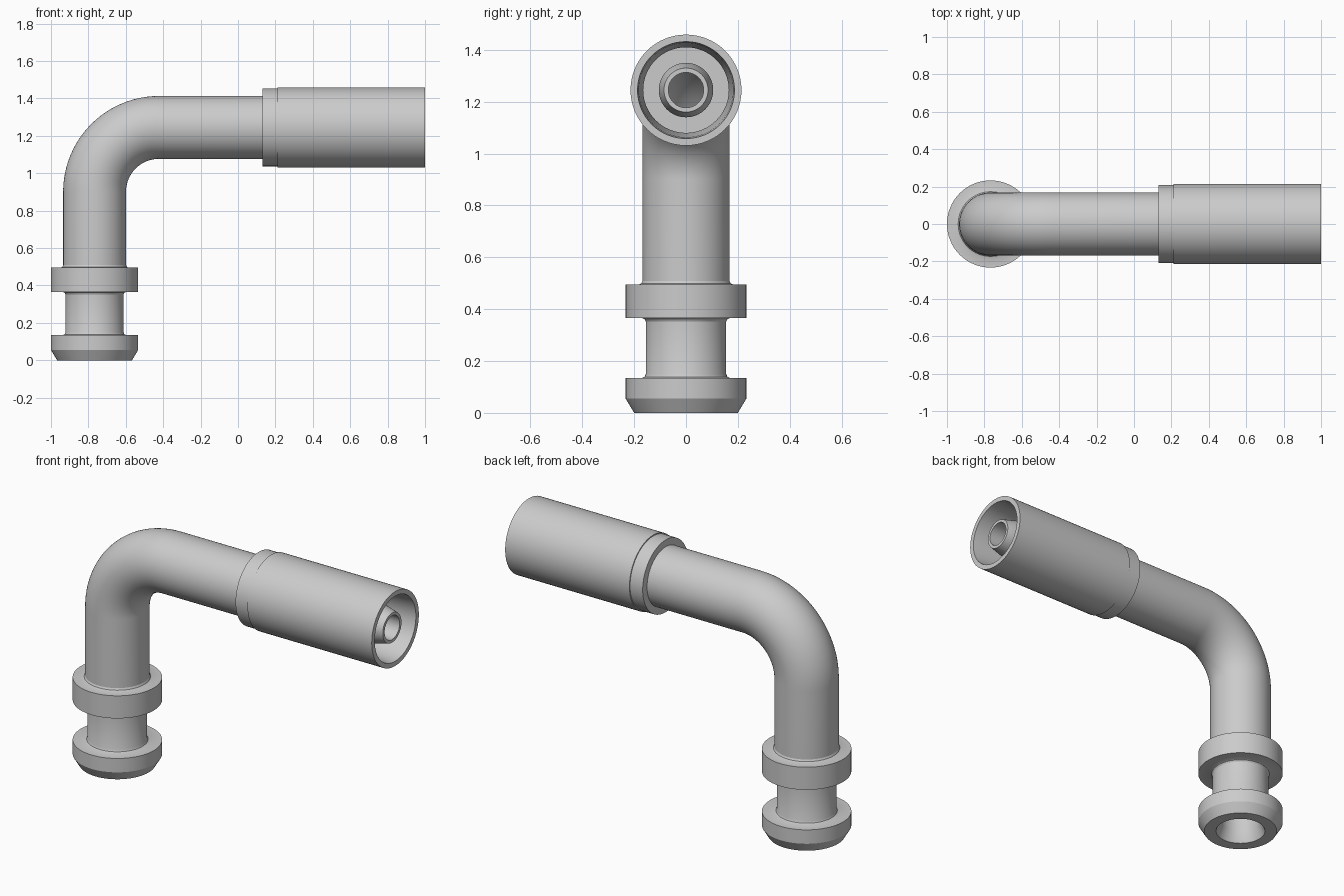
import bpy, bmesh, math
from mathutils import Vector

if "Cube" in bpy.data.objects:
    bpy.data.objects.remove(bpy.data.objects["Cube"])

X0, BEND_Z, BEND_R = -0.767, 0.90, 0.345      # riser axis, bend start, bend radius
ARC = BEND_R * math.pi / 2
SEGS = 64

grey = bpy.data.materials.new("light_grey")
grey.diffuse_color = (0.6, 0.6, 0.6, 1)
grey.use_nodes = True
grey.node_tree.nodes["Principled BSDF"].inputs["Base Color"].default_value = grey.diffuse_color


def frame(s):
    """Centre and in-plane normal of the pipe axis at length s."""
    if s <= BEND_Z:
        return Vector((X0, 0, s)), Vector((1, 0, 0))
    a = min((s - BEND_Z) / BEND_R, math.pi / 2)
    n = Vector((math.cos(a), 0, -math.sin(a)))
    c = Vector((X0 + BEND_R, 0, BEND_Z)) - n * BEND_R
    return c + Vector((max(0, s - BEND_Z - ARC), 0, 0)), n


def at_x(x):
    """Axis length at a given x on the horizontal run."""
    return BEND_Z + ARC + x - (X0 + BEND_R)


def sweep(name, profile):
    """Round part from a closed loop of (axis length, radius) points."""
    bm = bmesh.new()
    rings = []
    for s, r in profile:
        c, n = frame(s)
        ring = []
        for i in range(SEGS):
            t = 2 * math.pi * i / SEGS
            ring.append(bm.verts.new(c + n * r * math.cos(t) + Vector((0, r * math.sin(t), 0))))
        rings.append(ring)
    for k, a in enumerate(rings):
        b = rings[(k + 1) % len(rings)]
        for i in range(SEGS):
            j = (i + 1) % SEGS
            bm.faces.new((a[i], a[j], b[j], b[i]))
    bmesh.ops.recalc_face_normals(bm, faces=bm.faces)
    me = bpy.data.meshes.new(name)
    bm.to_mesh(me)
    bm.free()
    me.materials.append(grey)
    ob = bpy.data.objects.new(name, me)
    bpy.context.collection.objects.link(ob)
    bpy.ops.object.select_all(action='DESELECT')
    ob.select_set(True)
    bpy.context.view_layer.objects.active = ob
    bpy.ops.object.shade_smooth_by_angle(angle=math.radians(28))
    return ob


# plug end: chamfered lip, grooved neck with small fillets, upper flange, bore
sweep("plug_end", [
    (0, 0.200), (0.055, 0.233), (0.135, 0.233),
    (0.135, 0.168), (0.139, 0.160), (0.150, 0.155),
    (0.352, 0.155), (0.361, 0.160), (0.365, 0.168),
    (0.365, 0.233), (0.495, 0.233),
    (0.495, 0.182), (0.499, 0.173), (0.509, 0.168),
    (0.509, 0.110), (0.06, 0.110), (0, 0.135)])

# bent pipe: riser, quarter bend and horizontal run
bend = [BEND_Z + ARC * i / 24 for i in range(25)]
outer = [0.509] + bend + [at_x(0.2)]
sweep("elbow_pipe", [(s, 0.168) for s in outer] + [(s, 0.110) for s in reversed(outer)])

# collar behind the sleeve
sweep("collar", [(at_x(x), r) for x, r in (
    (0.13, 0.150), (0.13, 0.208), (0.23, 0.208), (0.23, 0.150))])

# open sleeve with flared mouth
sweep("sleeve", [(at_x(x), r) for x, r in (
    (0.21, 0.150), (0.21, 0.214), (1.0, 0.214), (1.0, 0.187),
    (0.94, 0.182), (0.60, 0.165), (0.45, 0.165), (0.45, 0.150))])

# inner nipple with tapered tip and floor of the sleeve
sweep("nipple", [(at_x(x), r) for x, r in (
    (0.2, 0.166), (0.45, 0.166), (0.45, 0.105), (0.90, 0.105),
    (0.98, 0.085), (0.98, 0.068), (0.2, 0.068))])
